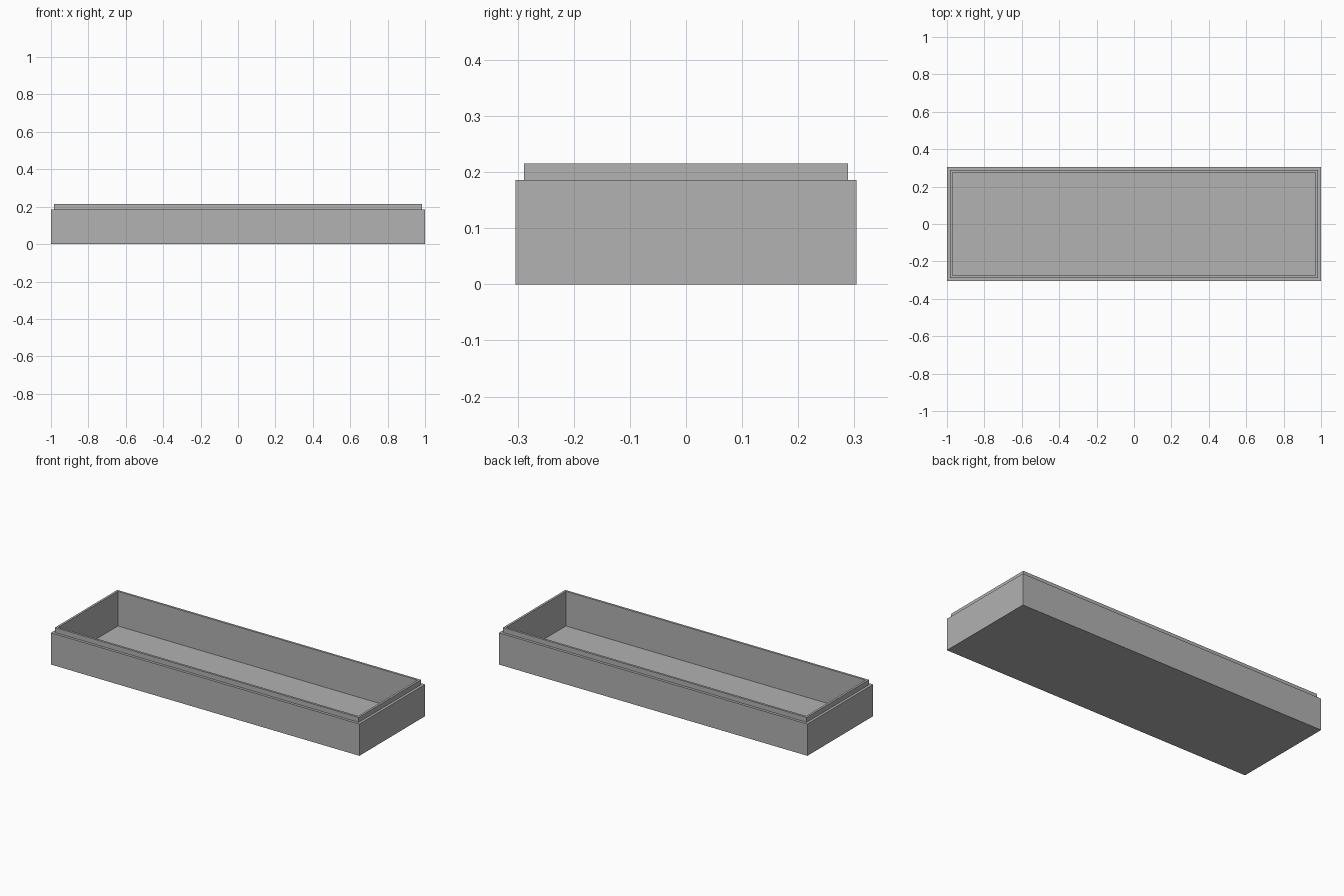
import bpy
import bmesh

cube = bpy.data.objects.get("Cube")
if cube:
    bpy.data.objects.remove(cube, do_unlink=True)

HALF_X, HALF_Y = 1.0, 0.304
SHOULDER_Z, RIM_Z, FLOOR_Z = 0.186, 0.215, 0.012
LIP_INSET, WALL_INSET = 0.0155, 0.0285

# Single grey material
grey = bpy.data.materials.new("plain grey")
grey.use_nodes = True
colour = (0.445, 0.445, 0.445, 1)
grey.diffuse_color = colour
grey.node_tree.nodes["Principled BSDF"].inputs["Base Color"].default_value = colour


def add_loop(bm, inset, z):
    """Rectangle of vertices, inset from the outer footprint."""
    x, y = HALF_X - inset, HALF_Y - inset
    return [bm.verts.new((sx * x, sy * y, z))
            for sx, sy in ((-1, -1), (1, -1), (1, 1), (-1, 1))]


# Open tray: outer wall, stepped lip, rim, inner wall and floor
profile = [
    (0, 0),
    (0, SHOULDER_Z),
    (LIP_INSET, SHOULDER_Z),
    (LIP_INSET, RIM_Z),
    (WALL_INSET, RIM_Z),
    (WALL_INSET, FLOOR_Z),
]
bm = bmesh.new()
loops = [add_loop(bm, inset, z) for inset, z in profile]
for low, high in zip(loops, loops[1:]):
    for i in range(4):
        j = (i + 1) % 4
        bm.faces.new((low[i], low[j], high[j], high[i]))
bm.faces.new(loops[0][::-1])
bm.faces.new(loops[-1])
bmesh.ops.recalc_face_normals(bm, faces=bm.faces)

mesh = bpy.data.meshes.new("box_tray")
bm.to_mesh(mesh)
bm.free()
mesh.materials.append(grey)
tray = bpy.data.objects.new("box_tray", mesh)
bpy.context.collection.objects.link(tray)
